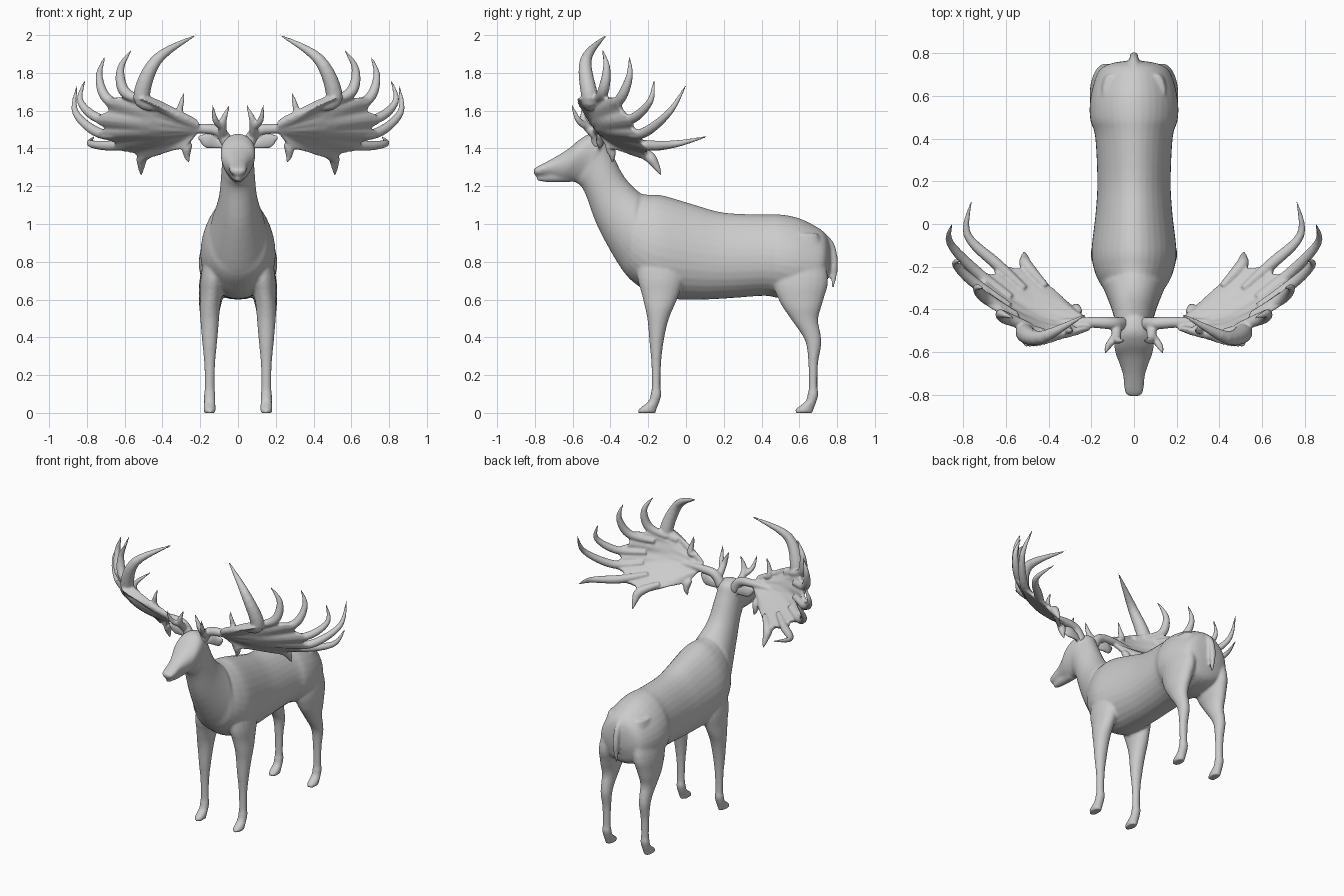
import bpy, bmesh
from math import sin, cos, pi
from mathutils import Vector as V

if "Cube" in bpy.data.objects:
    bpy.data.objects.remove(bpy.data.objects["Cube"])


def spline(rows, n=4):
    """Catmull-Rom interpolation of equal-length tuples."""
    out = []
    for i in range(len(rows) - 1):
        quad = rows[max(i - 1, 0)], rows[i], rows[i + 1], rows[min(i + 2, len(rows) - 1)]
        for t in (k / n for k in range(n)):
            out.append(tuple(b + ((c - a) * t + (2 * a - 5 * b + 4 * c - d) * t * t
                                  + (3 * b - a - 3 * c + d) * t ** 3) / 2
                             for a, b, c, d in zip(*quad)))
    return out + [tuple(rows[-1])]


def loft(bm, rings, seg=20):
    """Skin rings of (centre, half-axis a, half-axis b, egg) and cap the ends."""
    loops = []
    for c, a, b, egg in rings:
        loops.append([bm.verts.new(c + a * cos(q) * (1 - egg * sin(q)) + b * sin(q))
                      for q in (2 * pi * i / seg for i in range(seg))])
    for r, s in zip(loops, loops[1:]):
        for i in range(seg):
            j = (i + 1) % seg
            bm.faces.new((r[i], r[j], s[j], s[i]))
    bm.faces.new(loops[0][::-1])
    bm.faces.new(loops[-1])


def tube(bm, pts, side=1, flat=1.0, axis=(.3, .9, .3)):
    """Tapered tube through (x, y, z, radius) points."""
    pts = spline([(p[0] * side, *p[1:]) for p in pts], 6)
    a, rings = V(axis), []
    for i, p in enumerate(pts):
        t = (V(pts[min(i + 1, len(pts) - 1)][:3]) - V(pts[max(i - 1, 0)][:3])).normalized()
        a = (a - t * a.dot(t)).normalized()
        r = max(p[3], .003)
        rings.append((V(p[:3]), a * r, t.cross(a) * r * flat, 0))
    loft(bm, rings, 12)


def finish(bm, name, voxel=0):
    bmesh.ops.recalc_face_normals(bm, faces=bm.faces)
    for f in bm.faces:
        f.smooth = True
    me = bpy.data.meshes.new(name)
    bm.to_mesh(me)
    bm.free()
    ob = bpy.data.objects.new(name, me)
    bpy.context.collection.objects.link(ob)
    if voxel:
        m = ob.modifiers.new("fuse", 'REMESH')
        m.mode, m.voxel_size, m.use_smooth_shade = 'VOXEL', voxel, True
        m = ob.modifiers.new("soften", 'SMOOTH')
        m.factor, m.iterations = .5, 3


# Torso, neck and head: (top y, top z, bottom y, bottom z, half width)
trunk = [(.76, .9, .765, .8, .04), (.74, .945, .752, .72, .12), (.7, .98, .71, .63, .17),
         (.6, 1.03, .58, .6, .202), (.5, 1.05, .48, .61, .203), (.41, 1.05, .41, .62, .18),
         (.2, 1.06, .2, .605, .17), (.05, 1.1, .05, .6, .178), (-.12, 1.15, -.14, .61, .197),
         (-.2, 1.155, -.25, .67, .18), (-.25, 1.17, -.34, .76, .145), (-.33, 1.255, -.465, .98, .103),
         (-.395, 1.385, -.535, 1.165, .088), (-.43, 1.455, -.575, 1.215, .085),
         (-.5, 1.478, -.61, 1.225, .09), (-.56, 1.45, -.645, 1.23, .087), (-.62, 1.4, -.675, 1.235, .07),
         (-.7, 1.35, -.72, 1.245, .05), (-.785, 1.305, -.785, 1.252, .042), (-.808, 1.288, -.803, 1.262, .02)]
body = bmesh.new()
loft(body, [(V((0, (ty + by) / 2, (tz + bz) / 2)), V((w, 0, 0)), V((0, ty - by, tz - bz)) / 2,
             .15 if ty > -.25 else 0 if ty > -.42 else -.2)
            for ty, tz, by, bz, w in spline(trunk)], 32)
# Lower jaw and tail
tube(body, [(0, -.62, 1.26, .04), (0, -.72, 1.25, .03), (0, -.79, 1.243, .015)])
tube(body, [(0, .73, .93, .022), (0, .77, .88, .02), (0, .785, .78, .02), (0, .778, .665, .008)])

# Legs: (z, front y, back y, half width); the shank is shared by front and hind legs
shank = [(0, -.255, -.16, .03), (.02, -.25, -.155, .032), (.06, -.2, -.14, .03),
         (.1, -.187, -.13, .03), (.14, -.181, -.135, .026), (.26, -.183, -.132, .029)]
front = [(.38, -.194, -.118, .04), (.5, -.205, -.09, .05), (.62, -.232, -.04, .057),
         (.75, -.26, -.01, .066), (1, -.23, -.06, .04)]
hind = [(.36, .637, .716, .036), (.42, .61, .712, .039), (.5, .553, .7, .047),
        (.6, .49, .728, .062), (.72, .46, .752, .07), (.95, .52, .7, .04)]
back_shank = [(z, a + .831, b + .831, w) for z, a, b, w in shank]
for s in (-1, 1):
    for leg in (shank + front, back_shank + hind):
        loft(body, [(V((s * (.15 - .11 * max(0, z - .55)), (a + b) / 2, z)), V((w, 0, 0)),
                     V((0, (b - a) / 2, 0)), 0) for z, a, b, w in spline(leg)])
    # Ears
    tube(body, [(.07, -.46, 1.415, .02), (.12, -.455, 1.43, .033), (.165, -.46, 1.445, .042),
                (.215, -.47, 1.462, .006)], s, .4, (0, 0, 1))
finish(body, "body", .009)

# Antlers. Fan of points round the palm: (radius, base xyz, bend xyz, tip xyz)
fan = [(.025, .27, -.4, 1.4, .27, -.39, 1.36, .26, -.39, 1.325),
       (.03, .5, -.2, 1.36, .512, -.16, 1.31, .512, -.13, 1.255),
       (.028, .64, -.19, 1.415, .78, -.05, 1.425, .76, .11, 1.462),
       (.027, .73, -.23, 1.48, .86, -.09, 1.59, .852, 0, 1.735),
       (.026, .74, -.28, 1.56, .835, -.19, 1.65, .81, -.17, 1.76),
       (.028, .69, -.35, 1.66, .735, -.3, 1.78, .705, -.3, 1.885),
       (.03, .6, -.44, 1.7, .622, -.42, 1.82, .565, -.44, 1.92),
       (.045, .51, -.51, 1.67, .43, -.53, 1.87, .22, -.42, 2.002),
       (.02, .31, -.49, 1.58, .3, -.5, 1.64, .285, -.495, 1.695)]
low, high = V((.21, -.445, 1.49)), V((.21, -.47, 1.525))
steps = 10
for s, side in ((-1, "left"), (1, "right")):
    bm = bmesh.new()
    # Cupped palm, scooped in between neighbouring points
    rim, grid = spline([f[1:4] for f in fan], 6), []
    for i, p in enumerate(rim):
        u, row = i / (len(rim) - 1), []
        base = low.lerp(high, u)
        reach = 1 - .1 * sin(pi * i / 6) ** 2
        for v in (k / steps for k in range(steps + 1)):
            q = base.lerp(V(p), v * reach)
            q.y -= .065 * sin(pi * v) * sin(pi * u)
            row.append(bm.verts.new((s * q.x, q.y, q.z)))
        grid.append(row)
    for r, t in zip(grid, grid[1:]):
        for k in range(steps):
            bm.faces.new((r[k], r[k + 1], t[k + 1], t[k]))
    bmesh.ops.recalc_face_normals(bm, faces=bm.faces)
    bmesh.ops.solidify(bm, geom=bm.faces[:], thickness=.026)
    # Points, each rooted inside the palm
    for i, f in enumerate(fan):
        r, base, u = f[0], V(f[1:4]), i / (len(fan) - 1)
        root = low.lerp(high, u).lerp(base, .7)
        root.y -= .05 * sin(pi * u)
        tube(bm, [(*root, r * .6), (*base, r), (*f[4:7], r * .68), (*f[7:], .004)], s)
    # Beam and forked brow point
    tube(bm, [(.05, -.47, 1.42, .035), (.1, -.465, 1.49, .03), (.2, -.46, 1.505, .026), (.36, -.46, 1.5, .014)], s)
    tube(bm, [(.08, -.48, 1.47, .025), (.08, -.54, 1.54, .02), (.045, -.545, 1.63, .004)], s)
    tube(bm, [(.085, -.52, 1.51, .018), (.12, -.57, 1.55, .016), (.135, -.605, 1.63, .004)], s)
    finish(bm, side + "_antler", .007)
    # Eye
    bm = bmesh.new()
    bmesh.ops.create_uvsphere(bm, u_segments=16, v_segments=10, radius=.016)
    bmesh.ops.translate(bm, verts=bm.verts, vec=(s * .071, -.585, 1.372))
    finish(bm, side + "_eye")
